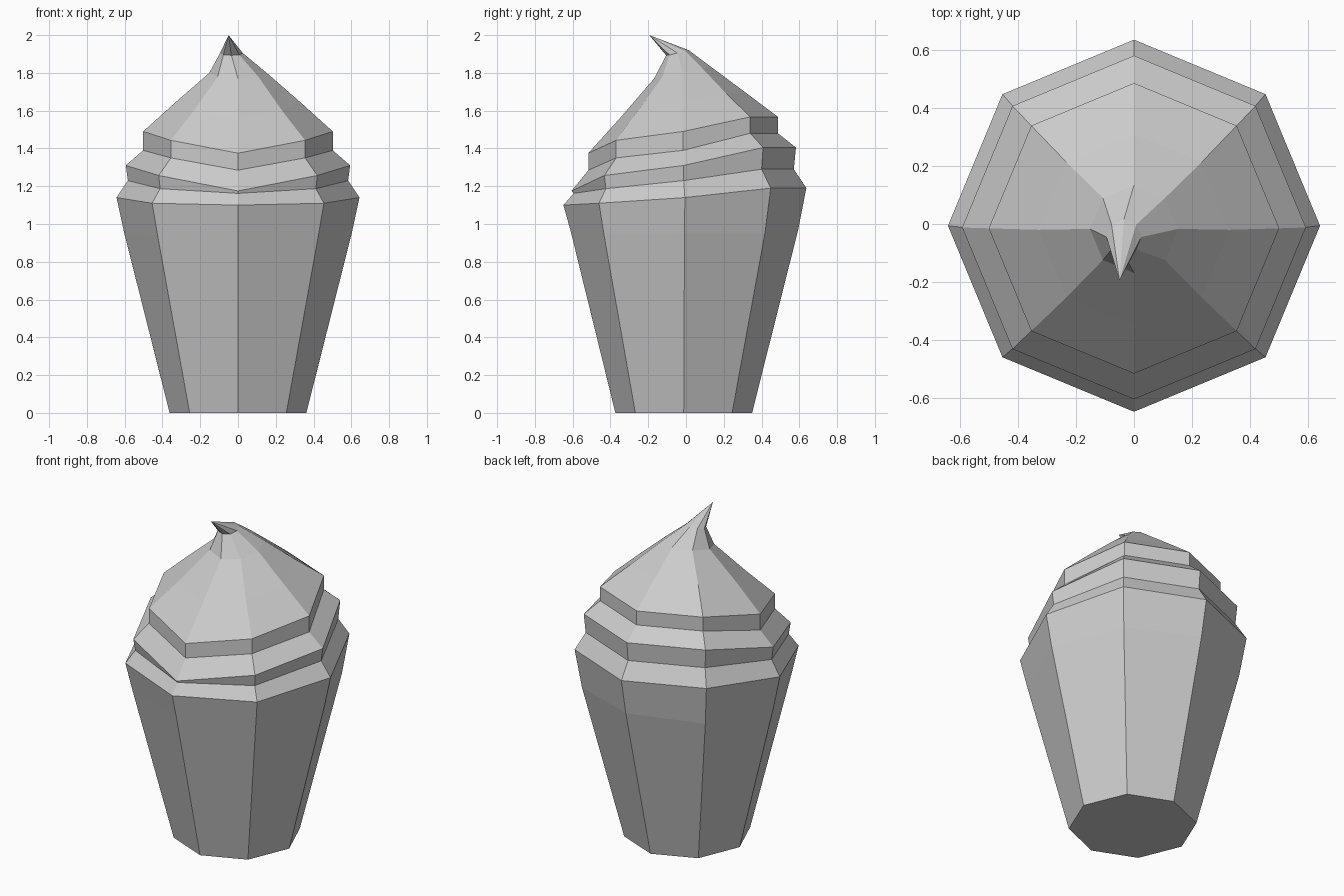
import bpy, bmesh
from math import sin, cos, radians

if "Cube" in bpy.data.objects:
    bpy.data.objects.remove(bpy.data.objects["Cube"])

CY = -0.012  # shared axis sits slightly forward


def ring(r, heights, cx=0.0, cy=CY):
    """Eight points; heights run front, front diagonal, side, back diagonal, back."""
    order = [0, 1, 2, 3, 4, 3, 2, 1]
    return [(cx + r * cos(radians(-90 + 45 * i)),
             cy + r * sin(radians(-90 + 45 * i)), heights[k])
            for i, k in enumerate(order)]


def loft(name, rings, cap_bottom=False, tip=None):
    bm = bmesh.new()
    loops = [[bm.verts.new(p) for p in pts] for pts in rings]
    for a, b in zip(loops, loops[1:]):
        for i in range(8):
            j = (i + 1) % 8
            bm.faces.new((a[i], a[j], b[j], b[i]))
    if cap_bottom:
        bm.faces.new(loops[0][::-1])
    if tip:
        t = bm.verts.new(tip)
        for i in range(8):
            bm.faces.new((loops[-1][i], loops[-1][(i + 1) % 8], t))
    me = bpy.data.meshes.new(name)
    bm.to_mesh(me)
    bm.free()
    ob = bpy.data.objects.new(name, me)
    bpy.context.collection.objects.link(ob)
    return ob


rim = ring(0.643, [1.10, 1.11, 1.14, 1.19, 1.19], cy=-0.006)

# Tapered eight-sided cup
loft("cup", [
    ring(0.362, [0] * 5),
    ring(0.602, [0.96, 0.94, 0.95, 0.95, 0.97], cy=-0.008),
    rim,
], cap_bottom=True)

# Tilted swirl layers narrowing into a curled tip
loft("swirl_topping", [
    rim,
    ring(0.583, [1.162, 1.187, 1.23, 1.29, 1.29]),
    ring(0.594, [1.175, 1.257, 1.31, 1.405, 1.405]),
    ring(0.502, [1.285, 1.35, 1.39, 1.48, 1.48], cy=-0.015),
    ring(0.502, [1.375, 1.443, 1.49, 1.567, 1.567], cy=-0.015),
    ring(0.33, [1.56, 1.60, 1.645, 1.69, 1.70], cy=-0.02),
    ring(0.152, [1.77, 1.78, 1.80, 1.82, 1.83], cy=-0.017),
    ring(0.06, [1.893, 1.895, 1.905, 1.915, 1.92], cx=-0.035, cy=-0.045),
], tip=(-0.05, -0.195, 2.0))
